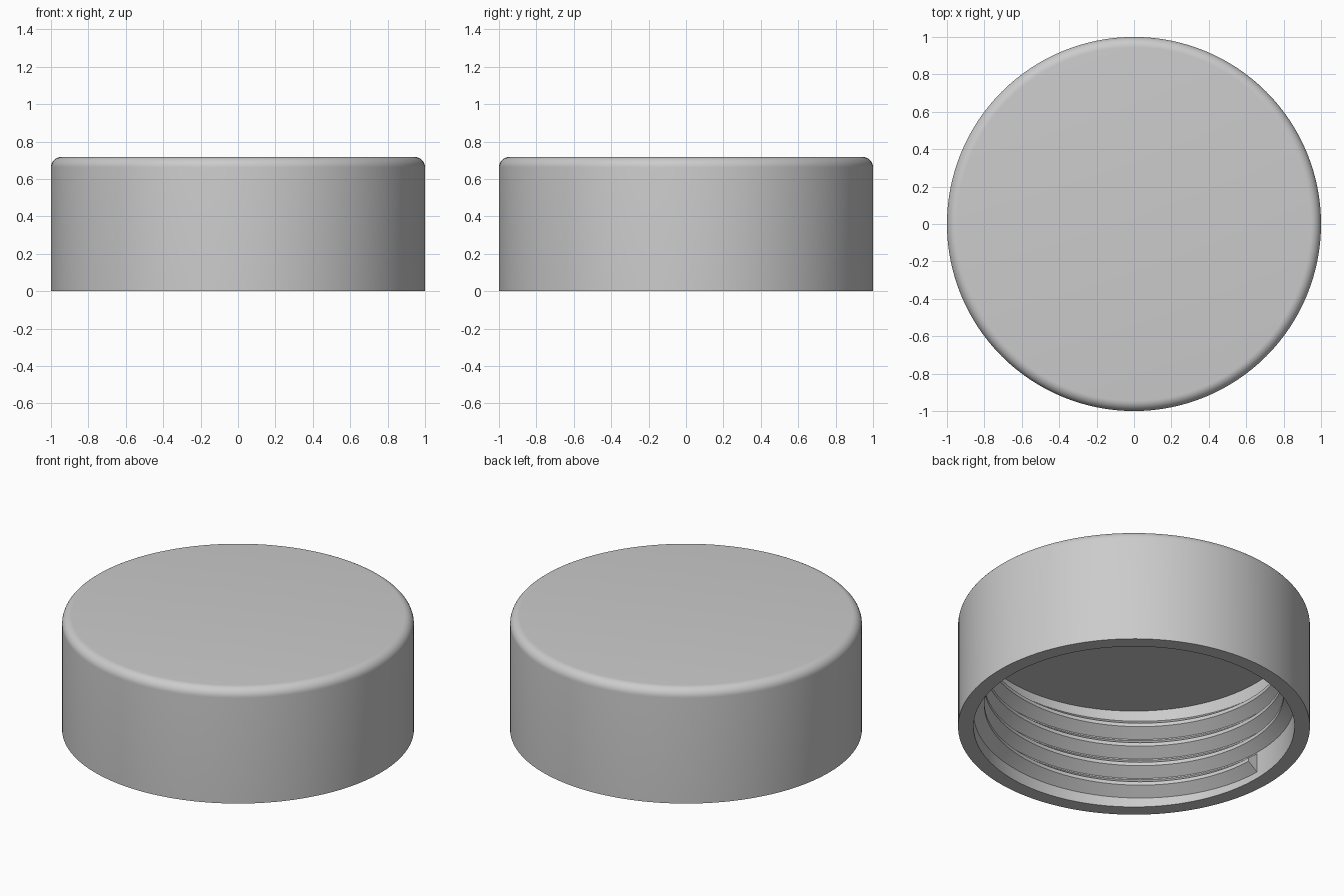
import bpy
import bmesh
from math import sin, cos, pi, radians

cube = bpy.data.objects.get("Cube")
if cube:
    bpy.data.objects.remove(cube, do_unlink=True)

HEIGHT, OUTER, INNER, CEILING = 0.717, 1.0, 0.912, 0.629
FILLET = 0.055
CREST = 0.85
SEGMENTS = 128
PITCH = 0.128

plastic = bpy.data.materials.new("grey plastic")
plastic.use_nodes = True
grey = (0.6, 0.6, 0.6, 1)
plastic.diffuse_color = grey
plastic.node_tree.nodes["Principled BSDF"].inputs["Base Color"].default_value = grey


def finish(name, bm):
    bmesh.ops.recalc_face_normals(bm, faces=bm.faces)
    mesh = bpy.data.meshes.new(name)
    bm.to_mesh(mesh)
    bm.free()
    mesh.materials.append(plastic)
    obj = bpy.data.objects.new(name, mesh)
    bpy.context.collection.objects.link(obj)
    bpy.ops.object.select_all(action="DESELECT")
    obj.select_set(True)
    bpy.context.view_layer.objects.active = obj
    bpy.ops.object.shade_smooth_by_angle(angle=radians(30))
    return obj


def bridge(bm, a, b, closed):
    n = len(a)
    for i in range(n if closed else n - 1):
        j = (i + 1) % n
        bm.faces.new((a[i], a[j], b[j], b[i]))


# Cap shell: ceiling, bore, rim, outer wall, rounded shoulder and flat top
profile = [(INNER, CEILING), (INNER, 0), (OUTER, 0)]
for k in range(9):
    a = k / 8 * pi / 2
    profile.append((OUTER - FILLET + FILLET * cos(a), HEIGHT - FILLET + FILLET * sin(a)))
bm = bmesh.new()
rings = []
for r, z in profile:
    rings.append([bm.verts.new((r * cos(2 * pi * i / SEGMENTS), r * sin(2 * pi * i / SEGMENTS), z))
                  for i in range(SEGMENTS)])
for a, b in zip(rings, rings[1:]):
    bridge(bm, a, b, True)
bm.faces.new(rings[0])
bm.faces.new(rings[-1])
finish("cap_shell", bm)

# Internal screw thread: trapezoid swept along a right-handed helix
section = [(INNER + 0.01, 0), (INNER, 0), (CREST, 0.049), (CREST, 0.071),
           (INNER, 0.12), (INNER + 0.01, 0.12)]
start_angle, start_z, turns = -pi, 0.041, 3.75
steps = int(SEGMENTS * turns)
bm = bmesh.new()
loops = []
for i in range(steps + 1):
    turn = i / SEGMENTS
    a = start_angle + 2 * pi * turn
    z0 = start_z + PITCH * turn
    loops.append([bm.verts.new((r * cos(a), r * sin(a), min(z0 + z, CEILING + 0.01)))
                  for r, z in section])
for a, b in zip(loops, loops[1:]):
    bridge(bm, a, b, True)
bm.faces.new(loops[0])
bm.faces.new(loops[-1])
finish("screw_thread", bm)
